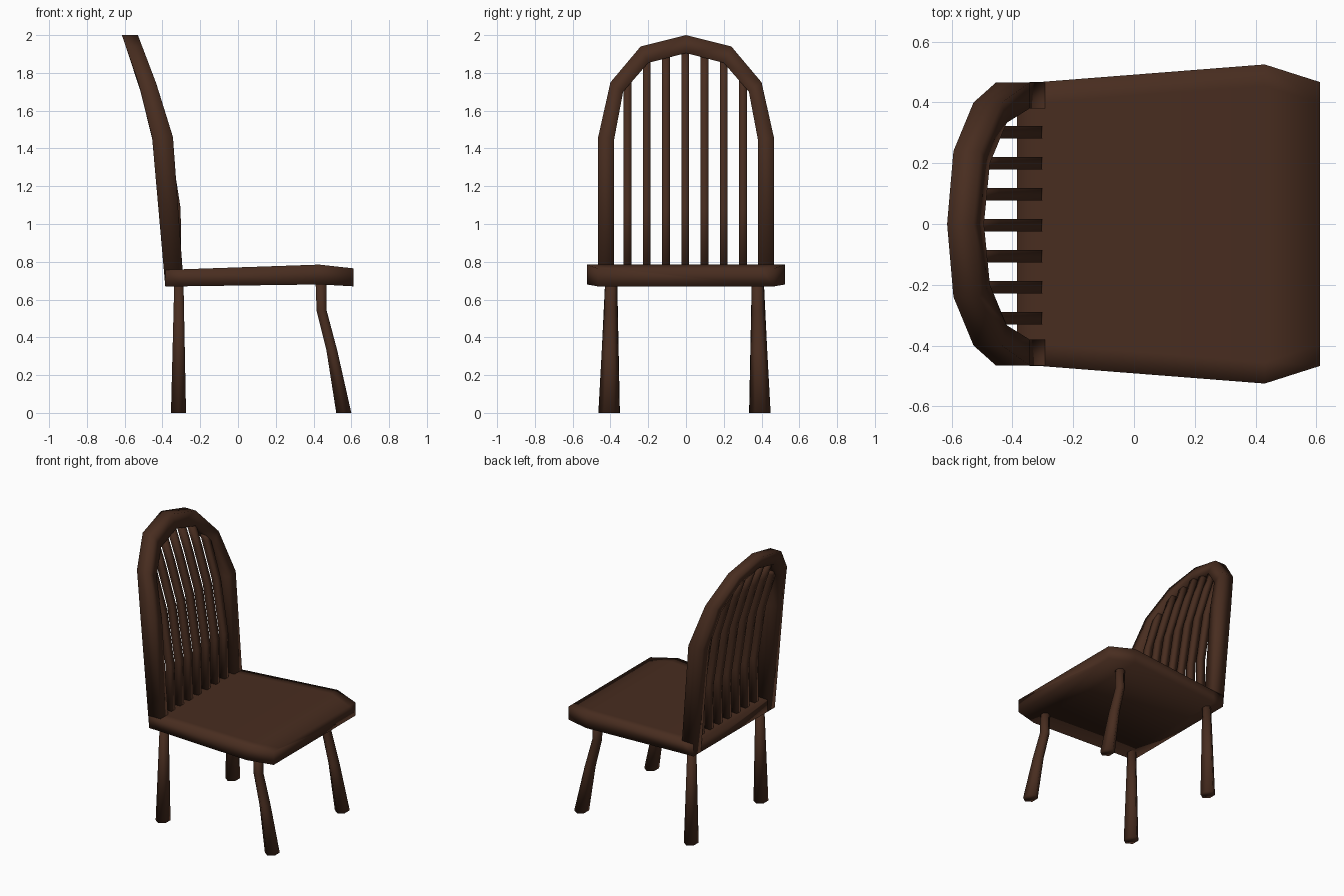
import bpy, bmesh, math

if "Cube" in bpy.data.objects:
    bpy.data.objects.remove(bpy.data.objects["Cube"])

wood = bpy.data.materials.new("dark_wood")
wood.diffuse_color = (0.065, 0.026, 0.014, 1)
wood.use_nodes = True
wood.node_tree.nodes["Principled BSDF"].inputs["Base Color"].default_value = wood.diffuse_color


def loft(name, rings):
    """Skin a list of equal-length point rings and cap both ends."""
    bm = bmesh.new()
    vs = [[bm.verts.new(p) for p in r] for r in rings]
    n = len(rings[0])
    for a, b in zip(vs, vs[1:]):
        for i in range(n):
            j = (i + 1) % n
            bm.faces.new((a[i], a[j], b[j], b[i]))
    bm.faces.new(vs[0])
    bm.faces.new(vs[-1])
    bmesh.ops.recalc_face_normals(bm, faces=bm.faces)
    for f in bm.faces:
        f.smooth = True
    me = bpy.data.meshes.new(name)
    bm.to_mesh(me)
    bm.free()
    me.materials.append(wood)
    ob = bpy.data.objects.new(name, me)
    bpy.context.collection.objects.link(ob)
    return ob


def tube(name, path, sides):
    """Upright tube through (x, y, z, rx, ry) stations with level rings."""
    ang = [2 * math.pi * (i + 0.5) / sides for i in range(sides)]
    return loft(name, [[(x + rx * math.cos(a), y + ry * math.sin(a), z) for a in ang]
                       for x, y, z, rx, ry in path])


def interp(table, z):
    for (z0, x0), (z1, x1) in zip(table, table[1:]):
        if z <= z1:
            break
    return x0 + (x1 - x0) * (z - z0) / (z1 - z0)


# Seat: x, half width, bottom z, top z
seat = []
for x, w, zb, zt in [(-0.385, 0.465, 0.67, 0.757), (-0.3, 0.468, 0.67, 0.76),
                     (0.43, 0.525, 0.68, 0.785), (0.612, 0.467, 0.67, 0.765)]:
    seat.append([(x, -w, zb), (x, w, zb), (x, w, zt), (x, w - 0.07, zt),
                 (x, 0.07 - w, zt), (x, -w, zt)])
loft("seat", seat)

# Back hoop: square section leaning backwards with height
FRONT = [(0.67, -0.287), (1.47, -0.345), (1.75, -0.435), (2.0, -0.53)]
BACK = [(0.67, -0.385), (1.46, -0.455), (1.75, -0.528), (2.0, -0.615)]
# outer y, outer z, inner y, inner z
half = [(0.465, 0.672, 0.38, 0.672), (0.465, 1.46, 0.38, 1.45),
        (0.40, 1.75, 0.333, 1.70), (0.24, 1.94, 0.20, 1.853)]
stations = half + [(0, 2.0, 0, 1.905)] + [(-a, b, -c, d) for a, b, c, d in reversed(half)]
loft("back_hoop", [[(interp(BACK, zo), yo, zo), (interp(FRONT, zo), yo, zo),
                    (interp(FRONT, zi), yi, zi), (interp(BACK, zi), yi, zi)]
                   for yo, zo, yi, zi in stations])

# Back spindles, bending back to meet the hoop
for i in range(7):
    y = (i - 3) * 0.102
    top = (1.92, 1.91, 1.87, 1.76)[abs(i - 3)]
    lean = [(0.73, -0.324), (1.08, -0.326), (1.46, -0.385), (1.75, -0.475), (2.0, -0.565)]
    zs = [0.73, 1.08, 1.46, 1.72, top]
    tube("back_spindle", [(interp(lean, z), y - 0.004, z, 0.032, 0.029) for z in zs], 4)

# Legs
for s in (-1, 1):
    o = -0.008
    tube("back_leg", [(-0.313, s * 0.388 + o, 0.70, 0.028, 0.032),
                      (-0.315, s * 0.398 + o, 0.0, 0.046, 0.056)], 6)
    tube("front_leg", [(0.44, s * 0.388 + o, 0.70, 0.034, 0.032),
                       (0.443, s * 0.390 + o, 0.54, 0.031, 0.036),
                       (0.497, s * 0.394 + o, 0.33, 0.033, 0.044),
                       (0.56, s * 0.400 + o, 0.0, 0.046, 0.056)], 6)
